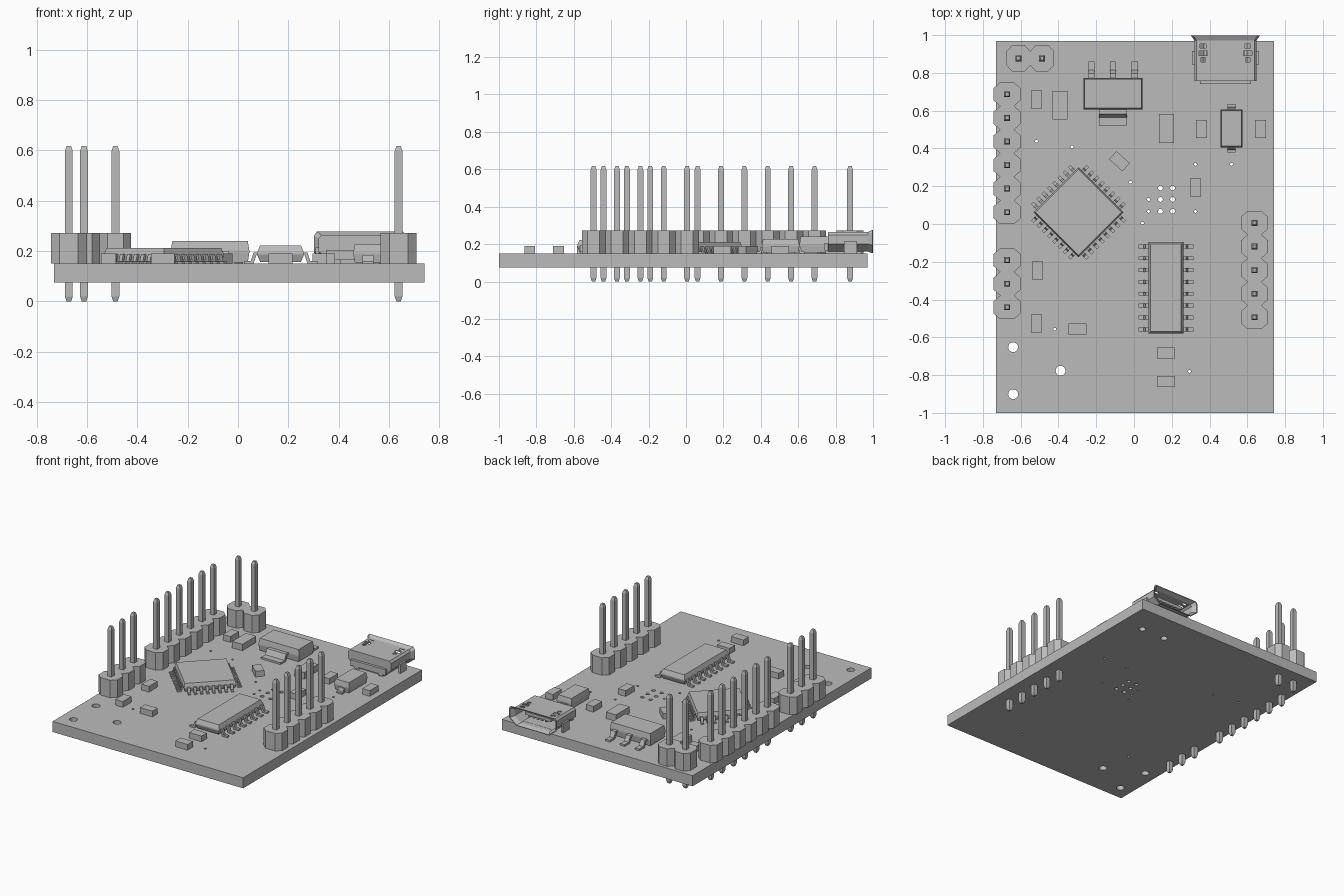
import bpy, bmesh, math
from mathutils import Matrix, Vector

if "Cube" in bpy.data.objects:
    bpy.data.objects.remove(bpy.data.objects["Cube"])

TOP, BOTTOM = 0.15, 0.076      # board faces
PITCH = 0.125

grey = bpy.data.materials.new("plain grey")
grey.use_nodes = True
grey.diffuse_color = (0.5, 0.5, 0.5, 1)
grey.node_tree.nodes["Principled BSDF"].inputs["Base Color"].default_value = (0.5, 0.5, 0.5, 1)


def loft(bm, rings):
    """Skin a list of equal-length point rings and cap both ends."""
    vs = [[bm.verts.new(p) for p in ring] for ring in rings]
    n = len(vs[0])
    for a, b in zip(vs, vs[1:]):
        for i in range(n):
            j = (i + 1) % n
            bm.faces.new((a[i], a[j], b[j], b[i]))
    bm.faces.new(vs[0][::-1])
    bm.faces.new(vs[-1])


def rect(x, y, hx, hy, z):
    return [(x - hx, y - hy, z), (x + hx, y - hy, z), (x + hx, y + hy, z), (x - hx, y + hy, z)]


def box(bm, x, y, hx, hy, z0, z1):
    loft(bm, [rect(x, y, hx, hy, z0), rect(x, y, hx, hy, z1)])


def finish(name, bm, x=0, y=0, angle=0):
    bmesh.ops.recalc_face_normals(bm, faces=bm.faces[:])
    bm.transform(Matrix.Translation((x, y, 0)) @ Matrix.Rotation(math.radians(angle), 4, 'Z'))
    mesh = bpy.data.meshes.new(name)
    bm.to_mesh(mesh)
    bm.free()
    mesh.materials.append(grey)
    ob = bpy.data.objects.new(name, mesh)
    bpy.context.scene.collection.objects.link(ob)
    return ob


def cut(ob, cutter):
    """Subtract the cutter, bake the result and drop the cutter."""
    cutter.hide_render = True
    mod = ob.modifiers.new("cut", 'BOOLEAN')
    mod.operation, mod.solver, mod.object = 'DIFFERENCE', 'EXACT', cutter
    deps = bpy.context.evaluated_depsgraph_get()
    mesh = bpy.data.meshes.new_from_object(ob.evaluated_get(deps))
    ob.modifiers.clear()
    ob.data = mesh
    bpy.data.objects.remove(cutter)


# Board with mounting holes, locating holes and vias
bm = bmesh.new()
box(bm, 0.005, -0.015, 0.735, 0.985, BOTTOM, TOP)
board = finish("board", bm)
holes = {
    0.026: [(-0.64, -0.652), (-0.389, -0.777), (-0.64, -0.901)],
    0.022: [(0.389, 0.766), (0.574, 0.766)],
    0.013: [(x, y) for x in (0.14, 0.204) for y in (0.067, 0.13, 0.19)],
    0.008: [(-0.516, 0.438), (-0.328, 0.408), (-0.018, 0.221), (0.045, 0.004), (0.325, 0.316),
            (0.516, 0.316), (0.325, 0.067), (0.077, 0.067), (0.077, 0.13), (-0.42, -0.557),
            (0.294, -0.78)],
}
bm = bmesh.new()
for radius, spots in holes.items():
    sides = 20 if radius > 0.02 else 12
    for x, y in spots:
        loft(bm, [[(x + radius * math.cos(k * math.tau / sides),
                    y + radius * math.sin(k * math.tau / sides), z) for k in range(sides)]
                  for z in (0, 0.3)])
cut(board, finish("hole_cutter", bm))


# Pin headers: scalloped housing and tapered square pins
def header(name, count, x, y, angle):
    half = PITCH / 2
    side = [(-half, -0.037)]
    for i in range(count):
        c = i * PITCH
        side += [(c - 0.032, -0.0715), (c + 0.032, -0.0715), (c + half, -0.037)]
    outline = side + [(px, -py) for px, py in reversed(side)]
    bm = bmesh.new()
    loft(bm, [[(px, py, z) for px, py in outline] for z in (TOP, 0.272)])
    finish(name + "_housing", bm, x, y, angle)
    bm = bmesh.new()
    for i in range(count):
        loft(bm, [rect(i * PITCH, 0, h, h, z)
                  for z, h in ((0, 0.009), (0.02, 0.0155), (0.597, 0.0155), (0.617, 0.009))])
    finish(name + "_pins", bm, x, y, angle)


header("right_long_header", 6, -0.672, 0.062, 90)
header("right_short_header", 3, -0.672, -0.441, 90)
header("left_header", 5, 0.638, -0.494, 90)
header("back_header", 2, -0.612, 0.877, 0)


# Chip bodies with drafted sides, and bent leads
def body(bm, hx, hy, z0, z1, draft):
    mid = (z0 + z1) / 2
    loft(bm, [rect(0, 0, hx - draft, hy - draft, z0), rect(0, 0, hx, hy, mid - 0.004),
              rect(0, 0, hx, hy, mid + 0.004), rect(0, 0, hx - draft, hy - draft, z1)])


def lead(bm, start, offset, angle, width, reach, height, t=0.009):
    """Gull-wing lead leaving a chip side that faces the given angle."""
    a, b, z = reach * 0.3, reach * 0.5, TOP
    prof = [(-0.02, height), (a, height), (b, z + t), (reach, z + t),
            (reach, z), (b - t, z), (a - t, height - t), (-0.02, height - t)]
    rot = Matrix.Rotation(math.radians(angle), 3, 'Z')
    loft(bm, [[rot @ Vector((start + u, offset + s * width / 2, h)) for u, h in prof]
              for s in (-1, 1)])


# Square processor turned to a diamond
bm = bmesh.new()
body(bm, 0.168, 0.168, 0.157, 0.212, 0.007)
finish("processor_body", bm, -0.294, 0.062, 45)
bm = bmesh.new()
for angle in (0, 90, 180, 270):
    for i in range(8):
        lead(bm, 0.166, (i - 3.5) * 0.0394, angle, 0.018, 0.042, 0.188, 0.008)
finish("processor_leads", bm, -0.294, 0.062, 45)

# Long interface chip
bm = bmesh.new()
body(bm, 0.093, 0.243, 0.157, 0.223, 0.012)
finish("interface_chip_body", bm, 0.169, -0.338)
bm = bmesh.new()
for angle in (0, 180):
    for i in range(8):
        lead(bm, 0.09, (i - 3.5) * 0.0627, angle, 0.021, 0.056, 0.195, 0.011)
finish("interface_chip_leads", bm, 0.169, -0.338)

# Voltage regulator with three leads and a wide tab
bm = bmesh.new()
body(bm, 0.156, 0.083, 0.155, 0.24, 0.006)
finish("regulator_body", bm, -0.111, 0.69)
bm = bmesh.new()
for i in (-1, 0, 1):
    lead(bm, 0.081, i * 0.114, 90, 0.034, 0.088, 0.2, 0.013)
lead(bm, 0.081, 0, 270, 0.149, 0.088, 0.2, 0.013)
finish("regulator_leads", bm, -0.111, 0.69)

# Diode
bm = bmesh.new()
body(bm, 0.058, 0.1, 0.155, 0.227, 0.006)
finish("diode_body", bm, 0.516, 0.506)
bm = bmesh.new()
for angle in (90, 270):
    lead(bm, 0.098, 0, angle, 0.044, 0.03, 0.185, 0.01)
finish("diode_leads", bm, 0.516, 0.506)

# Small block components: upright, sideways, tilted, and two large ones
small = [(-0.516, 0.66, 0), (0.357, 0.504, 0), (0.669, 0.504, 0), (0.325, 0.194, 0),
         (-0.511, -0.245, 0), (-0.516, -0.526, 0), (-0.299, -0.555, 90),
         (0.169, -0.682, 90), (0.169, -0.835, 90), (-0.077, 0.332, 48)]
for x, y, angle in small:
    bm = bmesh.new()
    box(bm, 0, 0, 0.029, 0.0475, TOP, 0.19)
    finish("small_component", bm, x, y, angle)
for x, y in ((-0.392, 0.628), (0.172, 0.506)):
    bm = bmesh.new()
    box(bm, 0, 0, 0.039, 0.076, TOP, 0.195)
    finish("large_component", bm, x, y)

# Socket shell: hollow, chamfered below, flared at the mouth
UX = 0.484


def shell_ring(y, grow):
    right = [(0.118 + grow * 0.6, 0.16 - grow * 0.5), (0.165 + grow, 0.2 - grow * 0.3),
             (0.165 + grow, 0.25 + grow * 0.5), (0.153 + grow, 0.264 + grow * 0.75)]
    return [(x, y, z) for x, z in right] + [(-x, y, z) for x, z in reversed(right)]


bm = bmesh.new()
loft(bm, [shell_ring(0.758, 0), shell_ring(0.972, 0), shell_ring(0.998, 0.018),
          shell_ring(0.999, 0.01), shell_ring(0.97, -0.008), shell_ring(0.8, -0.008)])
shell = finish("socket_shell", bm, UX)
bm = bmesh.new()
for s in (-1, 1):
    box(bm, s * 0.118, 0.905, 0.022, 0.012, 0.24, 0.3)
    box(bm, s * 0.118, 0.943, 0.016, 0.01, 0.24, 0.3)
    box(bm, s * 0.118, 0.87, 0.012, 0.012, 0.24, 0.3)
cut(shell, finish("slot_cutter", bm, UX))

# Socket tongue, contacts, feet and rear step
bm = bmesh.new()
box(bm, 0, 0.865, 0.1, 0.075, 0.215, 0.235)
finish("socket_tongue", bm, UX)
bm = bmesh.new()
for i in range(-2, 3):
    box(bm, i * 0.032, 0.87, 0.008, 0.075, 0.207, 0.216)
finish("socket_contacts", bm, UX)
bm = bmesh.new()
box(bm, 0, 0.85, 0.115, 0.09, TOP, 0.165)
box(bm, 0, 0.75, 0.135, 0.01, 0.165, 0.205)
for s in (-1, 1):
    box(bm, s * 0.093, 0.768, 0.017, 0.022, TOP, 0.19)
    box(bm, s * 0.17, 0.88, 0.007, 0.035, TOP, 0.215)
finish("socket_feet", bm, UX)
